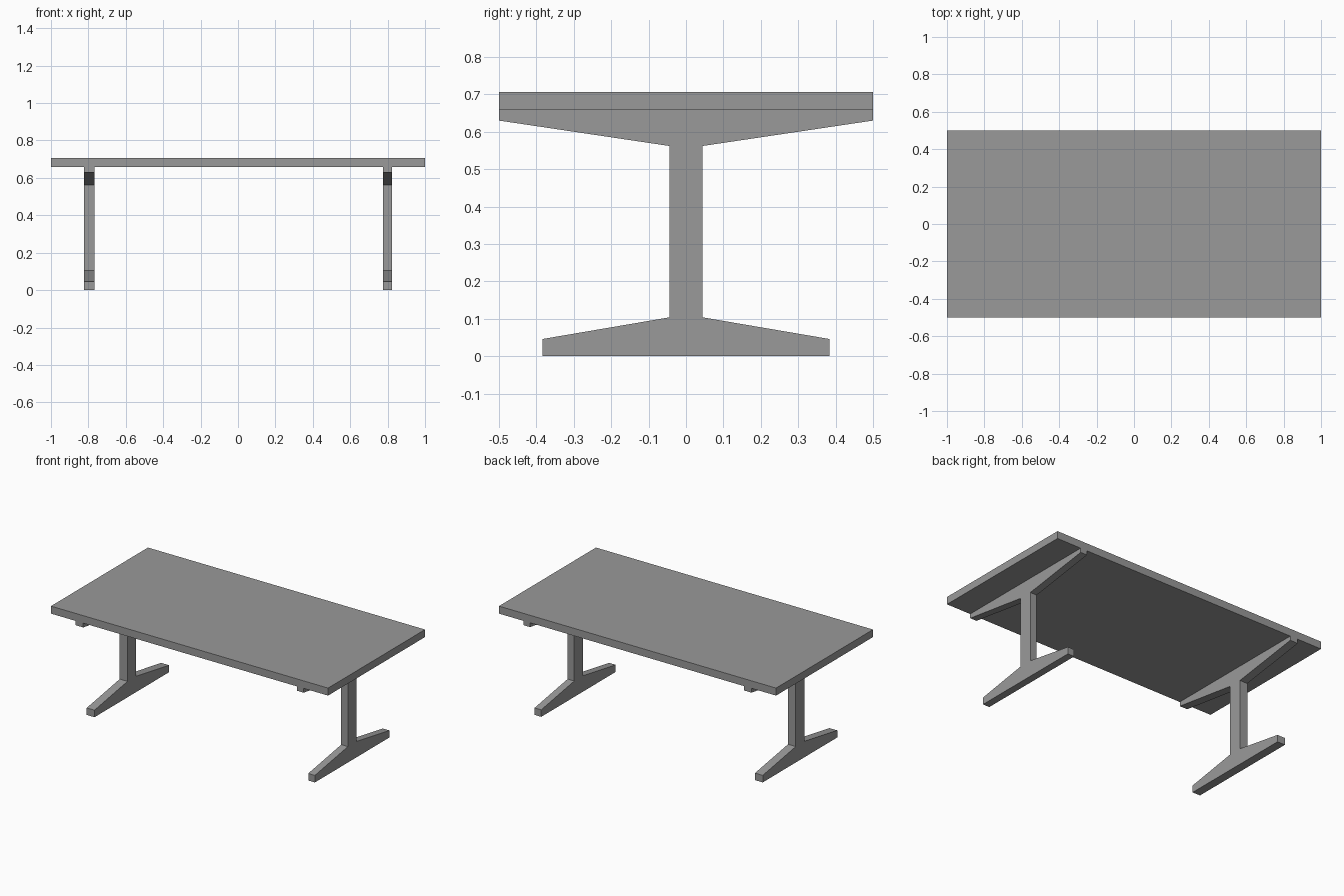
import bpy, bmesh

if "Cube" in bpy.data.objects:
    bpy.data.objects.remove(bpy.data.objects["Cube"])

TOP_Z, UNDER_Z = 0.707, 0.658

# Dark grey finish shared by all parts
grey = bpy.data.materials.new("dark_grey")
grey.diffuse_color = (0.32, 0.32, 0.32, 1)
grey.use_nodes = True
grey.node_tree.nodes["Principled BSDF"].inputs["Base Color"].default_value = grey.diffuse_color


def extrude_profile(name, pts, x0, x1):
    """Extrude a closed (y, z) outline along x, from x0 to x1."""
    bm = bmesh.new()
    face = bm.faces.new([bm.verts.new((x0, y, z)) for y, z in pts])
    ext = bmesh.ops.extrude_face_region(bm, geom=[face])
    verts = [g for g in ext["geom"] if isinstance(g, bmesh.types.BMVert)]
    bmesh.ops.translate(bm, verts=verts, vec=(x1 - x0, 0, 0))
    bmesh.ops.recalc_face_normals(bm, faces=bm.faces)
    mesh = bpy.data.meshes.new(name)
    bm.to_mesh(mesh)
    bm.free()
    mesh.materials.append(grey)
    obj = bpy.data.objects.new(name, mesh)
    bpy.context.collection.objects.link(obj)
    return obj


# Flat rectangular table top
extrude_profile("table_top",
                [(-0.5, UNDER_Z), (0.5, UNDER_Z), (0.5, TOP_Z), (-0.5, TOP_Z)], -1, 1)

# Half outline of a leg: tapered foot, post, tapered support arm
half = [(0.384, 0), (0.384, 0.046), (0.044, 0.104),
        (0.044, 0.562), (0.5, 0.63), (0.5, UNDER_Z)]
outline = half + [(-y, z) for y, z in reversed(half)]

# One leg at each end, the right one slightly thinner
for name, x0, x1 in (("left_leg", -0.823, -0.767), ("right_leg", 0.776, 0.824)):
    extrude_profile(name, outline, x0, x1)
